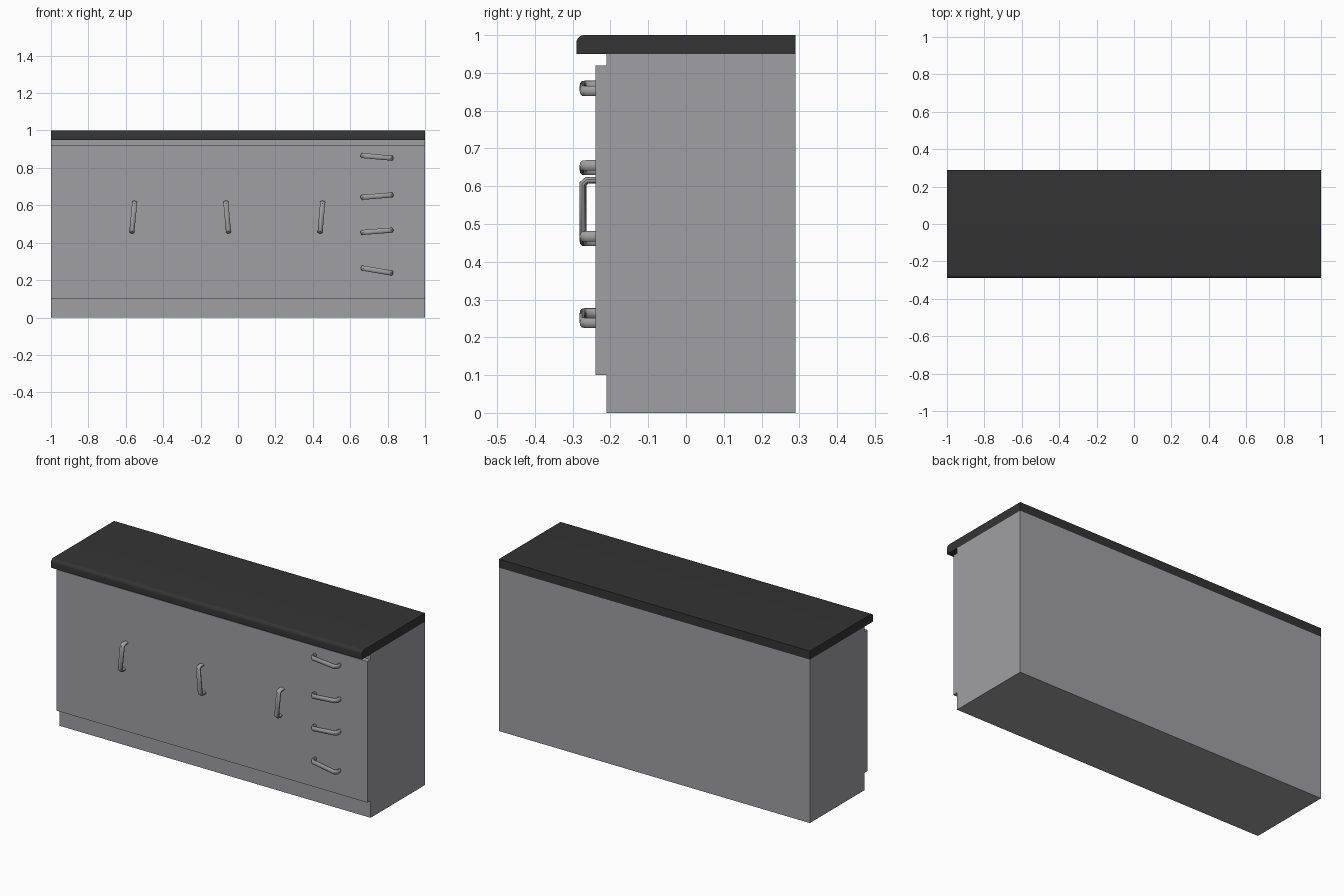
import bpy, bmesh, math
from mathutils import Vector

if "Cube" in bpy.data.objects:
    bpy.data.objects.remove(bpy.data.objects["Cube"])


def material(name, rgb):
    m = bpy.data.materials.new(name)
    m.diffuse_color = (*rgb, 1)
    m.use_nodes = True
    m.node_tree.nodes["Principled BSDF"].inputs["Base Color"].default_value = m.diffuse_color
    return m


GREY = material("cabinet grey", (0.35, 0.35, 0.37))
BLACK = material("worktop charcoal", (0.034, 0.034, 0.034))
METAL = material("handle metal", (0.35, 0.35, 0.35))


def add_object(name, bm, mat, smooth=None):
    bmesh.ops.recalc_face_normals(bm, faces=bm.faces)
    me = bpy.data.meshes.new(name)
    bm.to_mesh(me)
    bm.free()
    me.materials.append(mat)
    ob = bpy.data.objects.new(name, me)
    bpy.context.collection.objects.link(ob)
    if smooth:
        bpy.ops.object.select_all(action='DESELECT')
        ob.select_set(True)
        bpy.context.view_layer.objects.active = ob
        bpy.ops.object.shade_smooth_by_angle(angle=math.radians(smooth))
    return ob


def extrude_x(name, profile, mat, smooth=None):
    """Side profile of (y, z) points, swept from x = -1 to 1."""
    bm = bmesh.new()
    face = bm.faces.new([bm.verts.new((-1, y, z)) for y, z in profile])
    ext = bmesh.ops.extrude_face_region(bm, geom=[face])["geom"]
    verts = [g for g in ext if isinstance(g, bmesh.types.BMVert)]
    bmesh.ops.translate(bm, vec=(2, 0, 0), verts=verts)
    return add_object(name, bm, mat, smooth)


# Cabinet body with recessed plinth and projecting door front
extrude_x("cabinet_body", [(0.29, 0), (-0.21, 0), (-0.21, 0.10), (-0.24, 0.10),
                           (-0.24, 0.92), (-0.21, 0.92), (-0.21, 0.95), (0.29, 0.95)], GREY)

# Worktop with rounded upper front edge
R = 0.02
arc = [(-0.29 + R - R * math.cos(t), 1 - R + R * math.sin(t))
       for t in (math.pi / 2 * i / 6 for i in range(7))]
extrude_x("worktop", [(0.29, 0.95), (-0.29, 0.95)] + arc + [(0.29, 1.0)], BLACK, 30)


def handle(name, x, z, degrees):
    """U-shaped pull: a flattened ten-sided tube swept along a bent path."""
    path = [Vector(p) for p in [(-0.079, -0.004), (-0.079, 0.022), (-0.070, 0.0325),
                                (0.070, 0.0325), (0.079, 0.022), (0.079, -0.004)]]
    a = math.radians(degrees)
    along = Vector((math.cos(a), 0, math.sin(a)))
    across = Vector((-math.sin(a), 0, math.cos(a)))
    out = Vector((0, -1, 0))
    base = Vector((x, -0.24, z))
    n = 10
    bm = bmesh.new()
    rings = []
    for i, p in enumerate(path):
        d0 = (p - path[max(i - 1, 0)]).normalized()
        d1 = (path[min(i + 1, len(path) - 1)] - p).normalized()
        t = (d0 + d1).normalized()
        normal = Vector((-t.y, t.x)) / max(t.dot(d0), t.dot(d1))
        ring = []
        for k in range(n):
            u = 2 * math.pi * k / n
            q = p + normal * 0.009 * math.cos(u)
            ring.append(bm.verts.new(base + along * q.x + out * q.y
                                     + across * 0.0142 * math.sin(u)))
        rings.append(ring)
    for r0, r1 in zip(rings, rings[1:]):
        for k in range(n):
            bm.faces.new((r0[k], r0[(k + 1) % n], r1[(k + 1) % n], r1[k]))
    bm.faces.new(rings[0])
    bm.faces.new(rings[-1])
    add_object(name, bm, METAL, 40)


# Upright door handles, slightly askew
for i, (x, deg) in enumerate([(-0.56, 84.5), (-0.058, 95), (0.446, 85)]):
    handle(f"door_handle_{i + 1}", x, 0.537, deg)

# Drawer handles, slightly askew
for i, (z, deg) in enumerate([(0.859, -5), (0.649, 4.5), (0.461, 4.5), (0.251, -9.5)]):
    handle(f"drawer_handle_{i + 1}", 0.743, z, deg)
